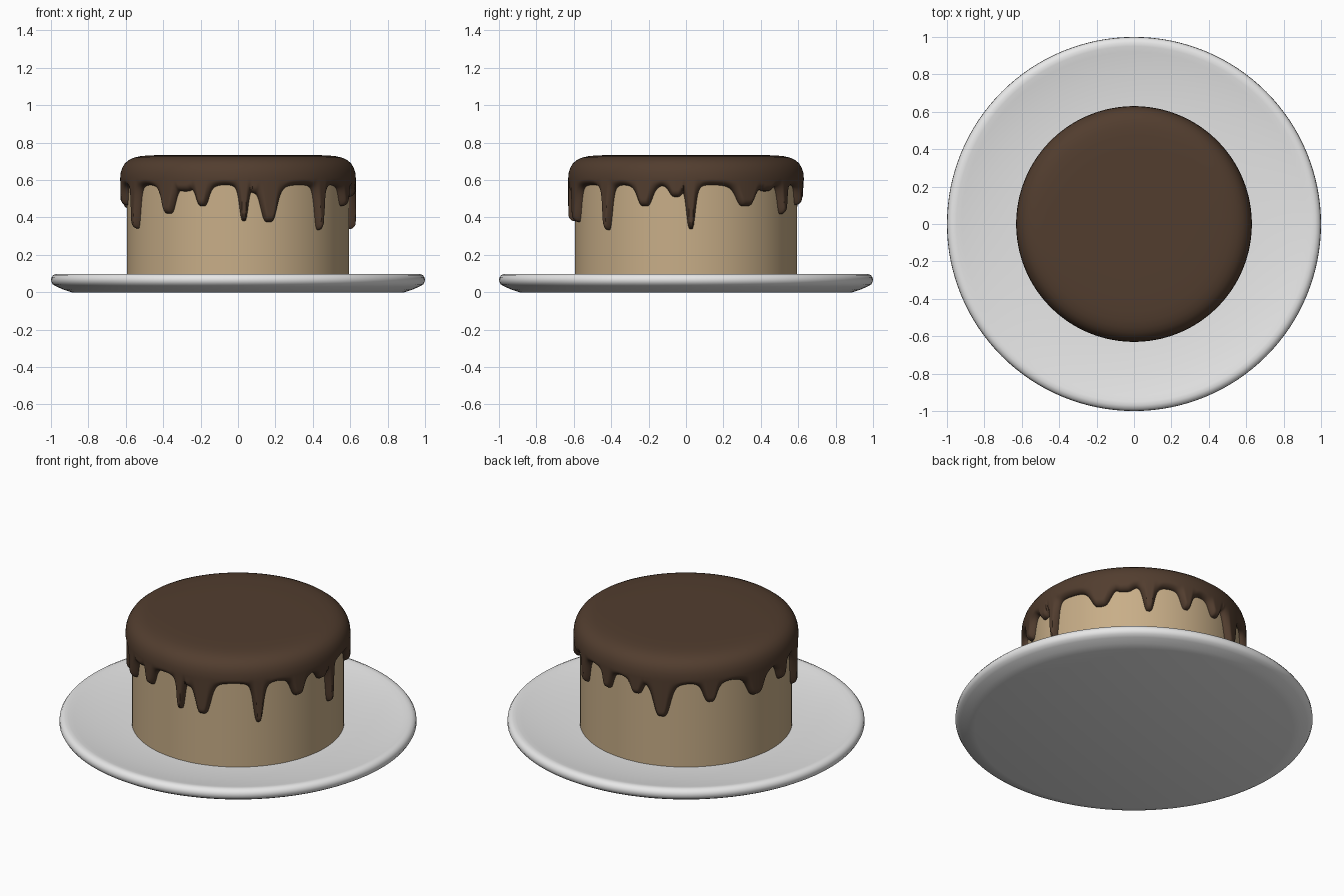
import bpy
import math

cube = bpy.data.objects.get("Cube")
if cube:
    bpy.data.objects.remove(cube, do_unlink=True)


def make_material(name, rgb):
    mat = bpy.data.materials.new(name)
    mat.use_nodes = True
    mat.diffuse_color = (*rgb, 1)
    mat.node_tree.nodes["Principled BSDF"].inputs["Base Color"].default_value = (*rgb, 1)
    return mat


def lathe(name, mat, rows, cols, point, caps=(True, True)):
    """Revolve point(row, angle) -> (radius, z); rows run from bottom to top outside."""
    verts, faces = [], []
    for j in range(rows):
        for i in range(cols):
            a = math.tau * i / cols
            r, z = point(j, a)
            verts.append((r * math.sin(a), -r * math.cos(a), z))
    for j in range(rows - 1):
        for i in range(cols):
            n = (i + 1) % cols
            faces.append((j * cols + i, j * cols + n, (j + 1) * cols + n, (j + 1) * cols + i))
    if caps[0]:
        faces.append(tuple(reversed(range(cols))))
    if caps[1]:
        faces.append(tuple(range((rows - 1) * cols, rows * cols)))
    mesh = bpy.data.meshes.new(name)
    mesh.from_pydata(verts, [], faces)
    mesh.materials.append(mat)
    obj = bpy.data.objects.new(name, mesh)
    bpy.context.collection.objects.link(obj)
    bpy.ops.object.select_all(action='DESELECT')
    obj.select_set(True)
    bpy.context.view_layer.objects.active = obj
    bpy.ops.object.shade_smooth_by_angle(angle=math.radians(40))
    return obj


white = make_material("plate_white", (0.8, 0.8, 0.8))
sponge = make_material("sponge_tan", (0.578, 0.423, 0.246))
chocolate = make_material("chocolate_brown", (0.084, 0.047, 0.028))

# Plate: flat base, flared side, rounded rim and a shallow dish
plate = [(0.89, 0), (0.93, 0.013), (0.97, 0.03), (0.99, 0.042), (1, 0.06), (0.998, 0.078),
         (0.988, 0.092), (0.97, 0.099), (0.95, 0.098), (0.92, 0.091), (0.8, 0.073),
         (0.7, 0.062), (0.6, 0.055), (0.4, 0.05)]
lathe("plate", white, len(plate), 128, lambda j, a: plate[j])

# Cake body
CAKE_R = 0.594
body = [(CAKE_R, 0.05), (CAKE_R, 0.66), (0.55, 0.69)]
lathe("cake_body", sponge, len(body), 128, lambda j, a: body[j])

# Icing drips: angle from the front, half width (degrees), height of the tip
DRIPS = [(3, 2.5, .38), (9.5, 4, .53), (16, 4.8, .375), (46, 3, .333), (68.5, 4.5, .46),
         (85, 4, .51), (92.5, 2.6, .337), (122, 6, .46), (135, 5, .54), (148, 3.3, .418),
         (169, 3.5, .466), (188, 4, .485), (202, 5.2, .365), (228, 4.2, .455),
         (255, 6, .445), (276, 4, .465), (296, 3.5, .34), (322, 4.6, .42),
         (332, 5, .54), (341.5, 3.8, .46)]
BASE, WALL_TOP, THICK, ROUND = 0.575, 0.61, 0.036, 0.036


def edge(a):
    """Height of the icing's lower edge at an angle."""
    deg, total = math.degrees(a), 0
    for centre, half, tip in DRIPS:
        d = (deg - centre + 180) % 360 - 180
        total += ((BASE - tip) / (1 + (d / half) ** 4)) ** 4
    return BASE - total ** 0.25


WALL_ROWS = 20
crown = [(0.627, 0.64), (0.618, 0.668), (0.603, 0.691), (0.582, 0.708), (0.555, 0.72),
         (0.52, 0.728), (0.47, 0.732), (0.4, 0.734), (0.3, 0.735)]


def icing_point(j, a):
    if j >= WALL_ROWS:
        return crown[j - WALL_ROWS]
    low = edge(a)
    s = (j / (WALL_ROWS - 1)) ** 1.6
    height = (WALL_TOP - low) * s
    # Round the wall by its distance from the edge, so drip sides bulge too
    slope = (edge(a + 0.002) - edge(a - 0.002)) / (0.004 * CAKE_R)
    near = min(height / math.hypot(1, slope) / ROUND, 1)
    full = near + (1 - near) * s ** 3
    return CAKE_R + THICK * math.sqrt(max(0, 1 - (1 - full) ** 2)), low + height


lathe("chocolate_icing", chocolate, WALL_ROWS + len(crown), 720, icing_point, (False, True))
